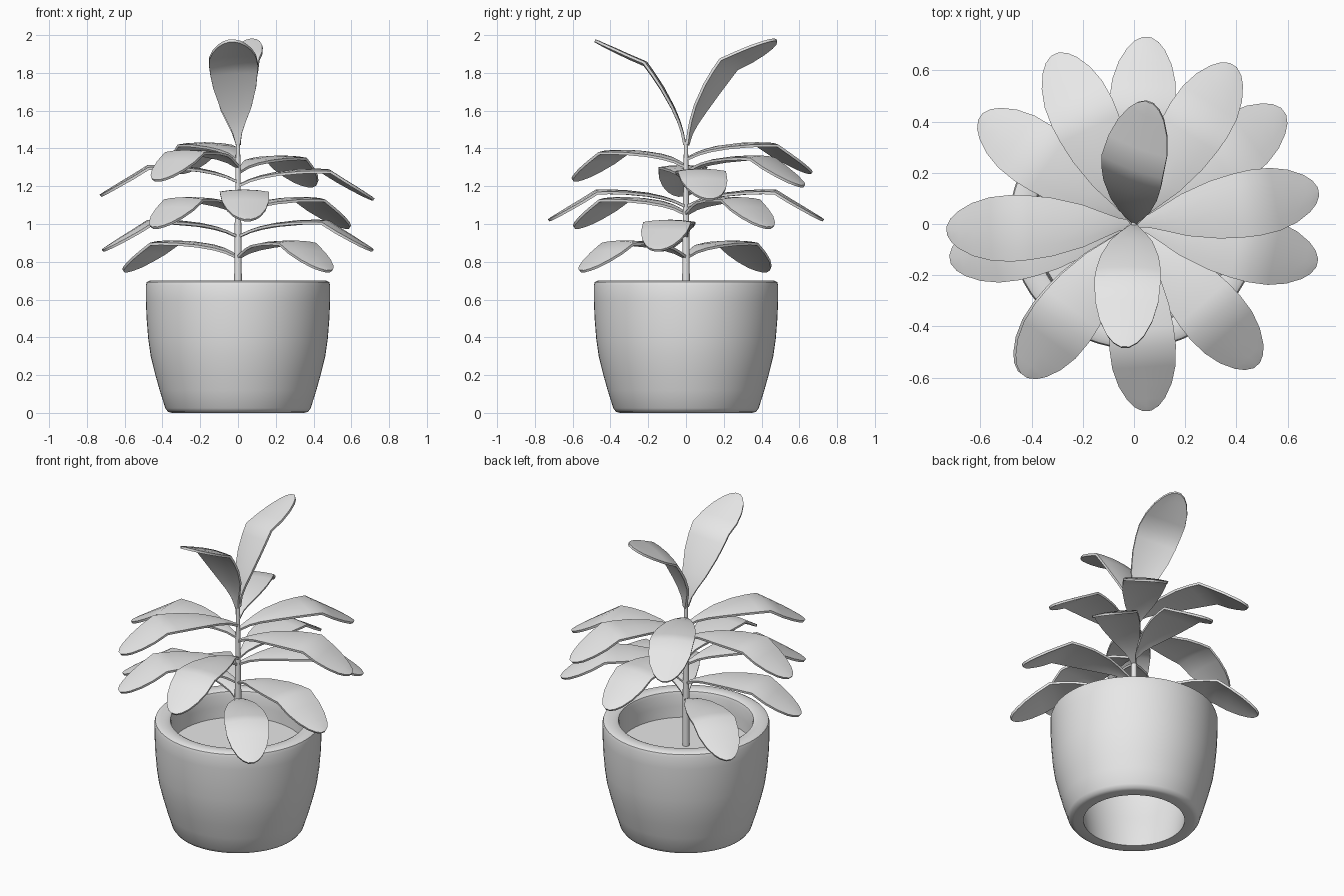
import bpy, bmesh, math
from mathutils import Matrix, Vector

cube = bpy.data.objects.get("Cube")
if cube:
    bpy.data.objects.remove(cube, do_unlink=True)

# One plain colour for the whole model
grey = bpy.data.materials.new("pale_grey")
grey.use_nodes = True
grey.diffuse_color = (0.8, 0.8, 0.8, 1)
grey.node_tree.nodes["Principled BSDF"].inputs["Base Color"].default_value = (0.8, 0.8, 0.8, 1)


def to_mesh(bm, name):
    bmesh.ops.recalc_face_normals(bm, faces=bm.faces)
    mesh = bpy.data.meshes.new(name)
    bm.to_mesh(mesh)
    bm.free()
    mesh.materials.append(grey)
    return mesh


def add_object(name, mesh, matrix=Matrix()):
    obj = bpy.data.objects.new(name, mesh)
    bpy.context.collection.objects.link(obj)
    obj.matrix_world = matrix
    return obj


def smooth(obj, angle):
    bpy.ops.object.select_all(action="DESELECT")
    obj.select_set(True)
    bpy.context.view_layer.objects.active = obj
    bpy.ops.object.shade_smooth_by_angle(angle=math.radians(angle))


def lathe(name, profile, closed=False, steps=64):
    """Spin a (radius, height) profile around the z axis."""
    bm = bmesh.new()
    verts = [bm.verts.new((r, 0, z)) for r, z in profile]
    pairs = list(zip(verts, verts[1:]))
    if closed:
        pairs.append((verts[-1], verts[0]))
    edges = [bm.edges.new(p) for p in pairs]
    bmesh.ops.spin(bm, geom=verts + edges, cent=(0, 0, 0), axis=(0, 0, 1),
                   angle=math.tau, steps=steps)
    bmesh.ops.remove_doubles(bm, verts=bm.verts, dist=0.0005)
    obj = add_object(name, to_mesh(bm, name))
    smooth(obj, 40)
    return obj


# Thick-walled pot, open at the top and underneath
outer = [(0.35, 0), (0.37, 0.005), (0.385, 0.025), (0.415, 0.12), (0.44, 0.21),
         (0.462, 0.3), (0.475, 0.39), (0.484, 0.5), (0.488, 0.6), (0.488, 0.675),
         (0.483, 0.692), (0.468, 0.7)]
inner = [(0.41, 0.7), (0.395, 0.692), (0.39, 0.675), (0.388, 0.6), (0.383, 0.5),
         (0.375, 0.39), (0.362, 0.3), (0.34, 0.21), (0.317, 0.12), (0.295, 0)]
lathe("pot", outer + inner, closed=True)

# Soil disc and tapering stem
lathe("soil", [(0, 0.53), (0.386, 0.53)])
lathe("stem", [(0, 0.52), (0.021, 0.52), (0.019, 0.9), (0.014, 1.2), (0.011, 1.44), (0, 1.45)],
      steps=12)

# Leaf: (distance, height, half width) along the midrib, bent down near the tip
midrib = [(0, 0, 0.012), (0.06, 0.028, 0.026), (0.12, 0.048, 0.05), (0.2, 0.066, 0.083),
          (0.32, 0.08, 0.114), (0.41, 0.083, 0.126), (0.48, 0.082, 0.13), (0.56, 0.032, 0.124),
          (0.63, -0.01, 0.104), (0.685, -0.044, 0.074), (0.715, -0.062, 0.047),
          (0.732, -0.074, 0.016)]
bm = bmesh.new()
rows = []
for x, z, w in midrib:
    rows.append([bm.verts.new((x, w * t, z - 0.09 * w * t * t)) for t in (-1, -0.6, 0, 0.6, 1)])
for a, b in zip(rows, rows[1:]):
    for i in range(4):
        bm.faces.new((a[i], b[i], b[i + 1], a[i + 1]))
bmesh.ops.recalc_face_normals(bm, faces=bm.faces)
bmesh.ops.solidify(bm, geom=bm.faces[:], thickness=0.014)
leaf_mesh = to_mesh(bm, "leaf")

# Leaves up the stem: (base height, heading, pitch, roll) in degrees
leaves = [
    (0.83, -49, 0, 0), (0.83, 145, 0, 0),
    (0.94, -12, 0, 0), (0.94, -169, 0, 0),
    (1.06, 37, 0, 0), (1.06, -127, 0, 0),
    (1.10, 86, 0, 0), (1.10, -86, 0, 0),
    (1.21, 10, 0, 0), (1.23, -178, 0, 0),
    (1.28, 58, 0, 0), (1.31, -126, 0, 0), (1.35, 115, 0, 0),
    (1.42, 86, 55, -20), (1.42, -95, 55, 5),
]
for n, (z, heading, pitch, roll) in enumerate(leaves, 1):
    turn = (Matrix.Rotation(math.radians(heading), 4, "Z")
            @ Matrix.Rotation(math.radians(-pitch), 4, "Y")
            @ Matrix.Rotation(math.radians(roll), 4, "X"))
    leaf = add_object(f"leaf_{n}", leaf_mesh, Matrix.Translation(Vector((0, 0, z))) @ turn)
smooth(leaf, 45)
